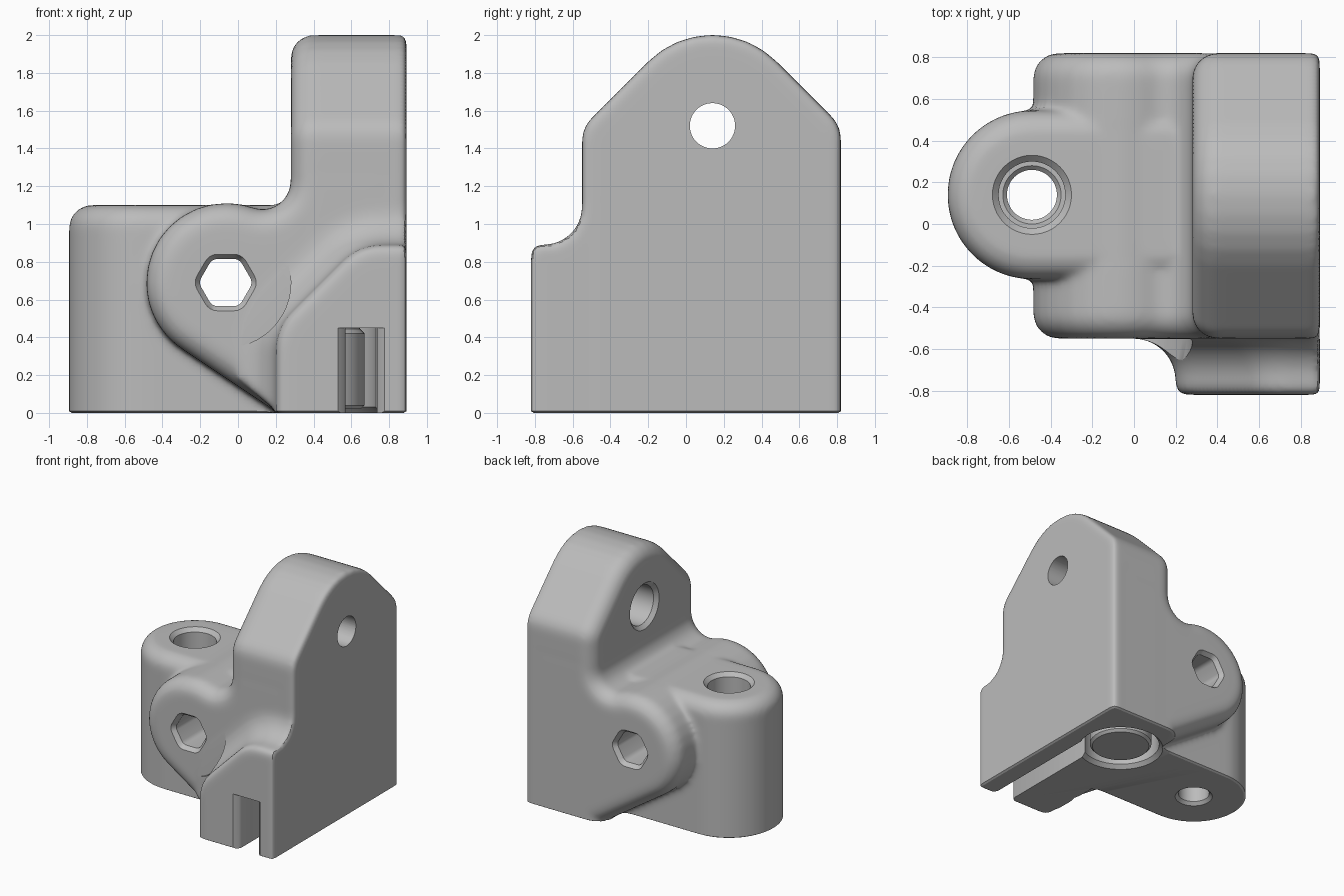
import bpy, bmesh, math
from mathutils import Vector, Matrix

cube = bpy.data.objects.get("Cube")
if cube:
    bpy.data.objects.remove(cube, do_unlink=True)

grey = bpy.data.materials.new("plain_grey")
grey.use_nodes = True
TONE = (0.5, 0.5, 0.5, 1)
grey.diffuse_color = TONE
grey.node_tree.nodes["Principled BSDF"].inputs["Base Color"].default_value = TONE


def rounded(corners, d=0.0, n=8):
    """Counter-clockwise polygon of (a, b, radius), grown by d, with filleted corners."""
    pts = [Vector(c[:2]) for c in corners]
    count, out, moved, turns = len(pts), [], [], []
    for i, p in enumerate(pts):
        u = (p - pts[i - 1]).normalized()
        v = (pts[(i + 1) % count] - p).normalized()
        turn = math.atan2(u.x * v.y - u.y * v.x, u.dot(v))
        m = Vector((u.y + v.y, -u.x - v.x)).normalized()
        moved.append(p + m * d / math.cos(turn / 2))
        turns.append((u, turn))
    for (u, turn), p, c in zip(turns, moved, corners):
        if c[2] == 0:
            out.append(p)
            continue
        s = math.copysign(1, turn)
        r = max(c[2] + s * d, 0.002)
        start = p - u * r * math.tan(abs(turn) / 2)
        centre = start + Vector((-u.y, u.x)) * r * s
        for k in range(n + 1):
            out.append(centre + Matrix.Rotation(turn * k / n, 2) @ (start - centre))
    return out


def circle(a, b, r, n=48):
    return [Vector((a + r * math.cos(math.tau * k / n), b + r * math.sin(math.tau * k / n)))
            for k in range(n)]


def loft(name, axis, layers):
    """Solid through rings (t, outline) stacked along an axis."""
    place = {"x": lambda t, p: (t, p.x, p.y),
             "y": lambda t, p: (p.x, t, p.y),
             "z": lambda t, p: (p.x, p.y, t)}[axis]
    bm = bmesh.new()
    rings = [[bm.verts.new(place(t, p)) for p in ring] for t, ring in layers]
    for lo, hi in zip(rings, rings[1:]):
        for i in range(len(lo)):
            bm.faces.new((lo[i - 1], lo[i], hi[i], hi[i - 1]))
    bm.faces.new(rings[0])
    bm.faces.new(rings[-1])
    bmesh.ops.recalc_face_normals(bm, faces=bm.faces)
    mesh = bpy.data.meshes.new(name)
    bm.to_mesh(mesh)
    bm.free()
    mesh.materials.append(grey)
    obj = bpy.data.objects.new(name, mesh)
    bpy.context.scene.collection.objects.link(obj)
    return obj


def round_end(t, direction, r, n=8):
    """Steps (t, offset) of a quarter-round edge, starting at the end face."""
    steps = [k * math.pi / 2 / n for k in range(n + 1)]
    return [(t + direction * r * (1 - math.cos(a)), -r * (1 - math.sin(a))) for a in steps]


def both_ends(t0, r0, t1, r1):
    return round_end(t0, 1, r0) + round_end(t1, -1, r1)[::-1]


LOW = -0.3
FRONT, BACK = -0.55, 0.82
BOLT = (-0.065, 0.69)
POST = (-0.49, 0.14)

# Hinge barrel, its sloping underside and the hollow up to the plate
hinge = [(0.21, LOW, 0), (0.85, LOW, 0), (0.85, 1.35, 0), (0.28, 1.35, 0),
         (0.28, 1.012, 0.15), (0.011, 1.11, 0.42), (-0.485, 1.11, 0.42),
         (-0.485, 0.464, 0.42), (0.21, 0, 0)]
body = [loft("hinge_block", "y",
             [(t, rounded(hinge, d)) for t, d in both_ends(FRONT, 0.12, BACK, 0.12)])]

# Tall plate with a rounded peak
plate = [(FRONT, LOW, 0), (BACK, LOW, 0), (BACK, 1.52, 0.17),
         (0.14, 2.2, 0.48), (FRONT, 1.51, 0.17)]
body.append(loft("tall_plate", "x",
                 [(t, rounded(plate, d)) for t, d in both_ends(0.28, 0.12, 0.892, 0.03)]))

# Round post on the left
post = [(-0.895, -0.265, 0.405), (0.3, -0.265, 0), (0.3, 0.545, 0), (-0.895, 0.545, 0.405)]
body.append(loft("round_post", "z", [(LOW, rounded(post, 0, 16))] +
                 [(t, rounded(post, d, 16)) for t, d in round_end(1.1, -1, 0.12)[::-1]]))


# Front foot flaring into the plate
def foot_outline(d):
    edge, flare = 0.2 - min(d, 0), max(d, 0)
    return rounded([(edge, LOW, 0), (0.892, LOW, 0), (0.892, 0.89 + d, 0),
                    (0.64 - 0.414 * d, 0.89 + d, 0.29 + d),
                    (0.2 - d, 0.45 + 0.414 * d, 0.29 + d),
                    (0.2 - d, 0.02 + 0.8 * flare, 0), (edge, 0.01, 0)])


flare = [(-0.75 + 0.2 * math.sin(a), 0.2 * (1 - math.cos(a)))
         for a in [k * math.pi / 20 for k in range(11)]]
steps = round_end(-0.82, 1, 0.05) + flare + [(-0.5, 0.2)]
body.append(loft("front_foot", "y", [(t, foot_outline(d)) for t, d in steps]))


def bake(obj):
    """Replace an object's mesh by its modified result."""
    graph = bpy.context.evaluated_depsgraph_get()
    mesh = bpy.data.meshes.new_from_object(obj.evaluated_get(graph))
    obj.modifiers.clear()
    obj.data = mesh


# Fuse the solids and soften the joints
bpy.ops.object.select_all(action="DESELECT")
for obj in body:
    obj.select_set(True)
bpy.context.view_layer.objects.active = body[0]
bpy.ops.object.join()
bracket = body[0]
bracket.name = "bracket_body"
fuse = bracket.modifiers.new("fuse", "REMESH")
fuse.mode, fuse.voxel_size = "VOXEL", 0.018
soften = bracket.modifiers.new("soften", "SMOOTH")
soften.factor, soften.iterations = 0.5, 12
bake(bracket)

# Flat underside with a small chamfer
bm = bmesh.new()
bm.from_mesh(bracket.data)
for z, cut in ((0.02, False), (0, True)):
    bmesh.ops.bisect_plane(bm, geom=bm.verts[:] + bm.edges[:] + bm.faces[:],
                           plane_co=(0, 0, z), plane_no=(0, 0, 1), clear_inner=cut)
bm.normal_update()
rim = [e for e in bm.edges if e.is_boundary]
shift = {v: Vector((v.normal.x, v.normal.y, 0)).normalized() for e in rim for v in e.verts}
for v, normal in shift.items():
    v.co -= normal * 0.015
bmesh.ops.holes_fill(bm, edges=rim, sides=0)
bmesh.ops.recalc_face_normals(bm, faces=bm.faces)
bm.to_mesh(bracket.data)
bm.free()

# Cutters for the bolt holes, pocket and slot
hexagon = [(BOLT[0] + 0.144 * math.cos(k * math.pi / 3),
            BOLT[1] + 0.144 * math.sin(k * math.pi / 3), 0.05) for k in range(6)]


def stepped(a, b, profile):
    return [(t, circle(a, b, r)) for t, r in profile]


def slot_outline(extra):
    return [Vector(p) for p in ((0.57 - extra, -0.1), (0.735 + extra, -0.1),
                                (0.735 + extra, 0.45), (0.57 - extra, 0.45))]


cutters = [
    loft("head_clearance", "y", stepped(*BOLT, [(-0.9, 0.345), (FRONT - 0.002, 0.345)])),
    loft("hex_hole", "y", [(t, rounded(hexagon, d, 4)) for t, d in (
        (-0.9, 0.025), (-0.55, 0.025), (-0.515, 0), (0.785, 0), (0.82, 0.025), (0.9, 0.025))]),
    loft("post_hole", "z", stepped(*POST, [
        (-0.1, 0.145), (0, 0.145), (0.025, 0.12), (0.3, 0.12), (0.32, 0.14), (0.32, 0.16),
        (1.07, 0.16), (1.1, 0.19), (1.2, 0.19)])),
    loft("plate_hole", "x", stepped(0.14, 1.52, [
        (0.2, 0.19), (0.28, 0.19), (0.31, 0.16), (0.6, 0.16), (0.6, 0.12), (1.0, 0.12)])),
    loft("round_pocket", "z", stepped(0.43, 0.35, [
        (-0.1, 0.33), (0, 0.33), (0.03, 0.3), (0.452, 0.3)])),
    loft("slot", "y", [(t, slot_outline(e)) for t, e in (
        (-0.9, 0.04), (-0.82, 0.04), (-0.79, 0.01), (-0.77, 0), (0.35, 0))]),
]
for cutter in cutters:
    cut = bracket.modifiers.new(cutter.name, "BOOLEAN")
    cut.operation, cut.solver, cut.object = "DIFFERENCE", "EXACT", cutter
bake(bracket)
for cutter in cutters:
    bpy.data.objects.remove(cutter, do_unlink=True)

# Round plug held in the pocket
plug = loft("pocket_plug", "z", stepped(0.43, 0.35, [
    (0.02, 0.22), (0.04, 0.24), (0.42, 0.24), (0.445, 0.215), (0.47, 0.215)]))

for obj in (bracket, plug):
    obj.data.materials.clear()
    obj.data.materials.append(grey)
    bpy.ops.object.select_all(action="DESELECT")
    obj.select_set(True)
    bpy.context.view_layer.objects.active = obj
    bpy.ops.object.shade_smooth_by_angle(angle=math.radians(30))
